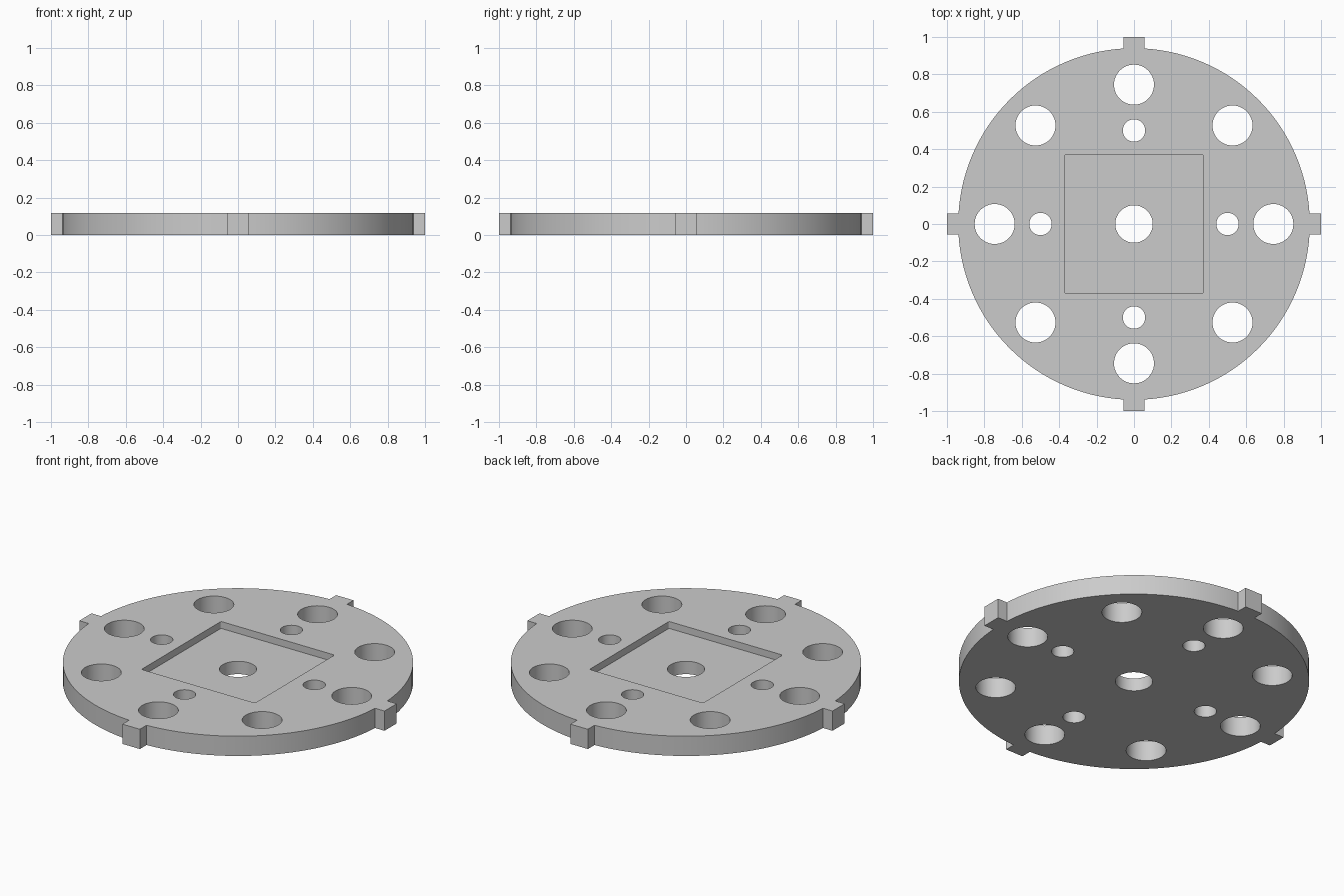
import bpy
import bmesh
from math import cos, sin, pi, radians
from mathutils import Matrix

THICK = 0.117
POCKET_DEPTH = 0.041

if "Cube" in bpy.data.objects:
    bpy.data.objects.remove(bpy.data.objects["Cube"], do_unlink=True)

grey = bpy.data.materials.new("plain grey")
grey.use_nodes = True
colour = (0.6, 0.6, 0.6, 1)
grey.diffuse_color = colour
grey.node_tree.nodes["Principled BSDF"].inputs["Base Color"].default_value = colour


def make_object(name, bm):
    mesh = bpy.data.meshes.new(name)
    bm.to_mesh(mesh)
    bm.free()
    mesh.materials.append(grey)
    obj = bpy.data.objects.new(name, mesh)
    bpy.context.collection.objects.link(obj)
    return obj


def cylinder(name, radius, x, y, z0, z1, sides):
    bm = bmesh.new()
    bmesh.ops.create_cone(bm, cap_ends=True, segments=sides, radius1=radius,
                          radius2=radius, depth=z1 - z0,
                          matrix=Matrix.Translation((x, y, (z0 + z1) / 2)))
    return make_object(name, bm)


def box(name, x0, x1, y0, y1, z0, z1, corner=0):
    bm = bmesh.new()
    centre = Matrix.Translation(((x0 + x1) / 2, (y0 + y1) / 2, (z0 + z1) / 2))
    bmesh.ops.create_cube(bm, size=1,
                          matrix=centre @ Matrix.Diagonal((x1 - x0, y1 - y0, z1 - z0, 1)))
    if corner:
        upright = [e for e in bm.edges
                   if abs(e.verts[0].co.z - e.verts[1].co.z) > 0.01]
        bmesh.ops.bevel(bm, geom=upright, offset=corner, segments=4,
                        profile=0.5, affect='EDGES')
    return make_object(name, bm)


def combine(target, tool, operation):
    mod = target.modifiers.new(tool.name, 'BOOLEAN')
    mod.operation = operation
    mod.solver = 'EXACT'
    mod.object = tool
    tool.hide_render = True
    bpy.context.view_layer.objects.active = target
    bpy.ops.object.modifier_apply(modifier=mod.name)
    bpy.data.objects.remove(tool, do_unlink=True)


# Round plate with four rim tabs
plate = cylinder("round_plate", 0.94, 0, 0, 0, THICK, 128)
combine(plate, box("tabs_x", -1, 1, -0.057, 0.057, 0, THICK), 'UNION')
combine(plate, box("tabs_y", -0.057, 0.057, -1, 1, 0, THICK), 'UNION')

# Square pocket in the top face
combine(plate, box("square_pocket", -0.372, 0.372, -0.372, 0.372,
                   THICK - POCKET_DEPTH, THICK + 0.1, corner=0.01), 'DIFFERENCE')


# Through holes: centre bore, inner ring, outer ring
def drill_ring(name, count, ring, radius):
    for i in range(count):
        a = 2 * pi * i / count
        hole = cylinder(name, radius, ring * cos(a), ring * sin(a),
                        -0.1, THICK + 0.1, 48)
        combine(plate, hole, 'DIFFERENCE')


drill_ring("centre_bore", 1, 0, 0.1)
drill_ring("small_hole", 4, 0.5, 0.06)
drill_ring("large_hole", 8, 0.745, 0.107)

# Smooth round walls, sharp rims
bpy.ops.object.select_all(action='DESELECT')
plate.select_set(True)
bpy.context.view_layer.objects.active = plate
bpy.ops.object.shade_smooth_by_angle(angle=radians(30))
